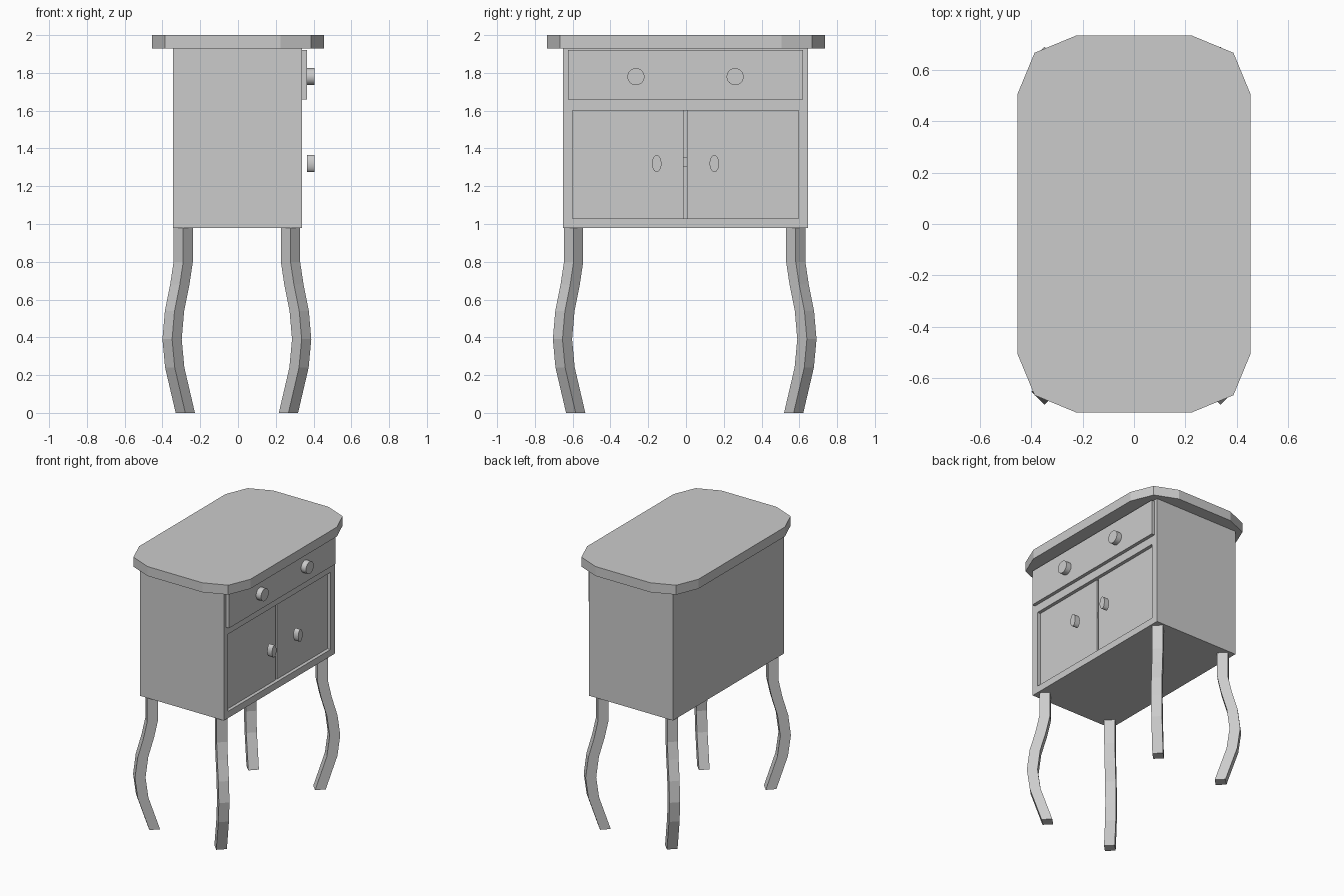
import bpy, bmesh, math

if "Cube" in bpy.data.objects:
    bpy.data.objects.remove(bpy.data.objects["Cube"])


def make(name, bm):
    bmesh.ops.recalc_face_normals(bm, faces=bm.faces[:])
    me = bpy.data.meshes.new(name)
    bm.to_mesh(me)
    bm.free()
    ob = bpy.data.objects.new(name, me)
    bpy.context.collection.objects.link(ob)
    return ob


def box(name, x0, x1, y0, y1, z0, z1):
    bm = bmesh.new()
    bmesh.ops.create_cube(bm, size=1)
    for v in bm.verts:
        v.co = ((x0 + x1) / 2 + v.co.x * (x1 - x0),
                (y0 + y1) / 2 + v.co.y * (y1 - y0),
                (z0 + z1) / 2 + v.co.z * (z1 - z0))
    return make(name, bm)


def loft(name, rings):
    bm = bmesh.new()
    vr = [[bm.verts.new(p) for p in r] for r in rings]
    n = len(vr[0])
    for a, b in zip(vr, vr[1:]):
        for i in range(n):
            bm.faces.new((a[i], a[(i + 1) % n], b[(i + 1) % n], b[i]))
    bm.faces.new(vr[0])
    bm.faces.new(vr[-1])
    return make(name, bm)


# table top with two-segment rounded corners
outline = []
for k, (sx, sy) in enumerate([(1, 1), (-1, 1), (-1, -1), (1, -1)]):
    for s in range(3):
        a = math.pi / 2 * k + math.pi / 4 * s
        outline.append((sx * 0.225 + 0.23 * math.cos(a), sy * 0.505 + 0.23 * math.sin(a)))
loft("table_top", [[(x, y, z) for x, y in outline] for z in (1.93, 2.0)])

# cabinet body with a shallow door recess on the +x side
body = box("cabinet_body", -0.345, 0.34, -0.65, 0.645, 0.98, 1.93)
cutter = box("recess_cutter", 0.29, 0.40, -0.60, 0.595, 1.03, 1.6)
cutter.hide_render = True
mod = body.modifiers.new("recess", 'BOOLEAN')
mod.operation = 'DIFFERENCE'
mod.solver = 'EXACT'
mod.object = cutter
bpy.context.view_layer.objects.active = body
bpy.ops.object.modifier_apply(modifier=mod.name)
bpy.data.objects.remove(cutter)

# doors, small latch and drawer front
box("door_left", 0.29, 0.315, -0.60, -0.012, 1.03, 1.6)
box("door_right", 0.29, 0.315, 0.004, 0.595, 1.03, 1.6)
box("door_latch", 0.29, 0.305, -0.012, 0.004, 1.305, 1.355)
box("drawer_front", 0.34, 0.365, -0.625, 0.62, 1.66, 1.92)


# round drawer knobs and oval door knobs
def knob(name, y, z, ry):
    ring = [(y + ry * math.cos(t * math.tau / 32), z + 0.045 * math.sin(t * math.tau / 32))
            for t in range(32)]
    ob = loft(name, [[(x, a, b) for a, b in ring] for x in (0.365, 0.405)])
    bpy.ops.object.select_all(action='DESELECT')
    ob.select_set(True)
    bpy.context.view_layer.objects.active = ob
    bpy.ops.object.shade_smooth_by_angle(angle=math.radians(40))


for side, yd, yk in (("left", -0.155, -0.265), ("right", 0.15, 0.26)):
    knob("drawer_knob_" + side, yk, 1.78, 0.045)
    knob("door_knob_" + side, yd, 1.32, 0.025)

# curved legs: diagonal square section bowing outwards (height, offset)
path = [(0, -0.011), (0.24, 0.045), (0.39, 0.059), (0.54, 0.046),
        (0.68, 0.018), (0.8, 0), (0.98, 0)]
for sx, nx in ((-1, "back"), (1, "front")):
    for sy, ny in ((-1, "left"), (1, "right")):
        rings = []
        for z, o in path:
            cx = -0.006 + sx * (0.284 + o)
            cy = -0.007 + sy * (0.588 + o)
            rings.append([(cx + 0.051, cy, z), (cx, cy + 0.051, z),
                          (cx - 0.051, cy, z), (cx, cy - 0.051, z)])
        loft(f"leg_{nx}_{ny}", rings)
